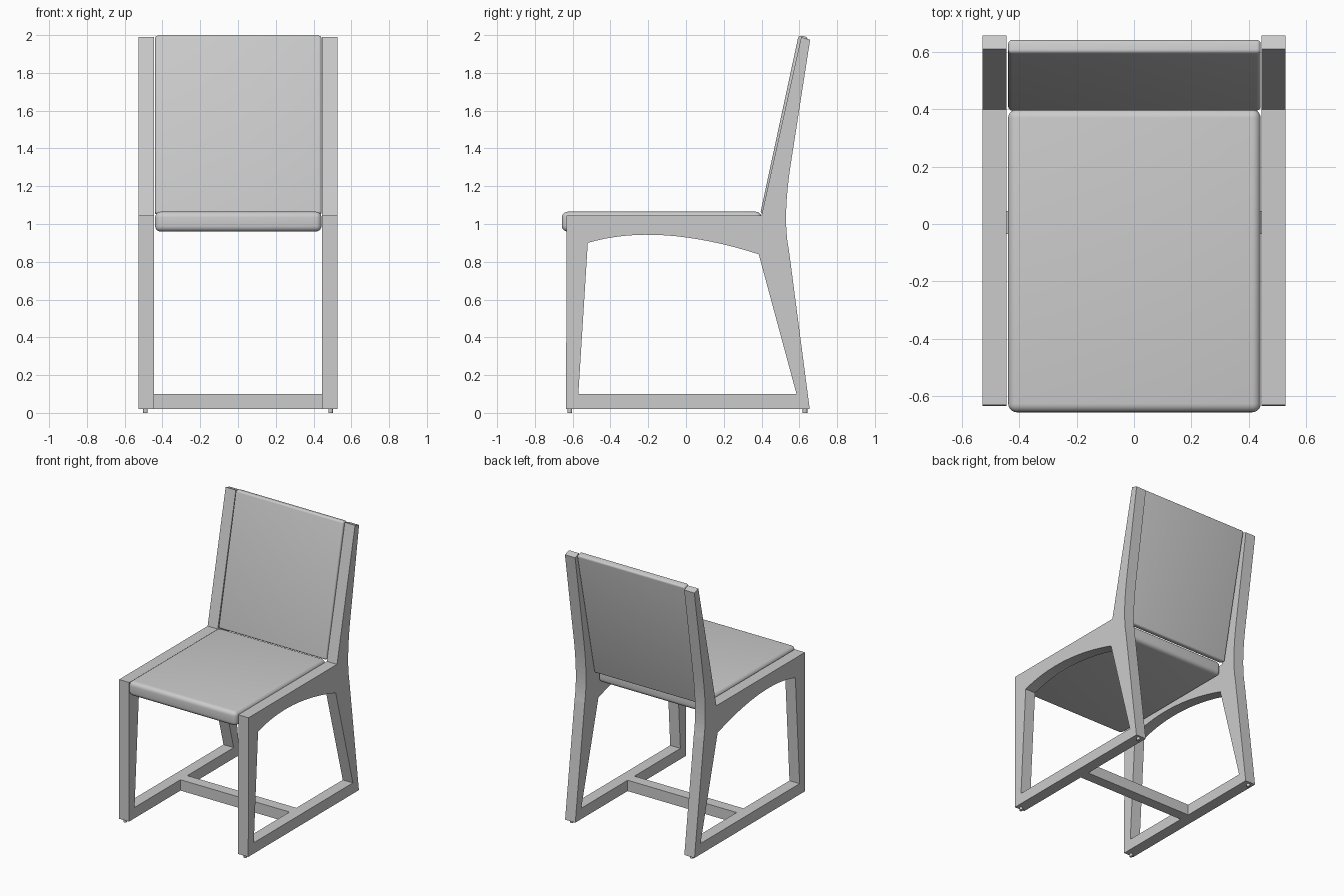
import bpy, bmesh, math
from mathutils import Vector, Matrix

cube = bpy.data.objects.get("Cube")
if cube:
    bpy.data.objects.remove(cube, do_unlink=True)

grey = bpy.data.materials.new("plain_grey")
grey.use_nodes = True
grey.diffuse_color = (0.6, 0.6, 0.6, 1)
grey.node_tree.nodes["Principled BSDF"].inputs["Base Color"].default_value = (0.6, 0.6, 0.6, 1)


def finish(name, bm):
    bmesh.ops.recalc_face_normals(bm, faces=bm.faces)
    mesh = bpy.data.meshes.new(name)
    bm.to_mesh(mesh)
    bm.free()
    mesh.materials.append(grey)
    obj = bpy.data.objects.new(name, mesh)
    bpy.context.collection.objects.link(obj)
    return obj


def box(name, low, high, radius=0.0):
    low, high = Vector(low), Vector(high)
    bm = bmesh.new()
    bmesh.ops.create_cube(bm, size=1)
    bmesh.ops.scale(bm, vec=high - low, verts=bm.verts)
    bmesh.ops.translate(bm, vec=(low + high) / 2, verts=bm.verts)
    obj = finish(name, bm)
    if radius:
        bevel = obj.modifiers.new("rounded_edges", "BEVEL")
        bevel.width = radius
        bevel.segments = 5
        bpy.ops.object.select_all(action="DESELECT")
        obj.select_set(True)
        bpy.context.view_layer.objects.active = obj
        bpy.ops.object.modifier_apply(modifier=bevel.name)
        bpy.ops.object.shade_smooth_by_angle(angle=math.radians(35))
    return obj


def bezier(a, b, c, steps=12):
    a, b, c = Vector(a), Vector(b), Vector(c)
    return [a * (1 - t) ** 2 + b * 2 * t * (1 - t) + c * t * t
            for t in (i / steps for i in range(steps + 1))]


def side_frame(name, x0, x1):
    # Outer silhouette with a bent rear post, and an arched opening
    outer = [(-0.635, 0.02), (-0.632, 1.045), (0.40, 1.045), (0.61, 1.99), (0.657, 1.975)]
    outer += bezier((0.555, 1.32), (0.51, 1.03), (0.545, 0.86)) + [(0.655, 0.02)]
    inner = [(-0.57, 0.10), (0.585, 0.10)]
    inner += bezier((0.385, 0.84), (-0.15, 1.01), (-0.52, 0.90), 16)
    bm = bmesh.new()
    edges = []
    for loop in (outer, inner):
        verts = [bm.verts.new((x0, y, z)) for y, z in loop]
        edges += [bm.edges.new((verts[i - 1], verts[i])) for i in range(len(verts))]
    bmesh.ops.triangle_fill(bm, edges=edges, use_beauty=True)
    bmesh.ops.dissolve_limit(bm, angle_limit=0.01, verts=[], edges=[
        e for e in bm.edges if len(e.link_faces) == 2])
    extruded = bmesh.ops.extrude_face_region(bm, geom=list(bm.faces))
    moved = [v for v in extruded["geom"] if isinstance(v, bmesh.types.BMVert)]
    bmesh.ops.translate(bm, vec=(x1 - x0, 0, 0), verts=moved)
    return finish(name, bm)


# Side frames with small round feet
for side, sign in (("left", 1), ("right", -1)):
    side_frame(side + "_frame", sign * 0.445, sign * 0.528)
    for end, y in (("front", -0.615), ("rear", 0.63)):
        bm = bmesh.new()
        bmesh.ops.create_cone(bm, cap_ends=True, segments=16, radius1=0.012,
                              radius2=0.012, depth=0.024,
                              matrix=Matrix.Translation((sign * 0.49, y, 0.012)))
        finish(f"{side}_{end}_foot", bm)

# Floor stretcher joining the two frames
box("stretcher", (-0.447, -0.035, 0.02), (0.447, 0.045, 0.10))

# Seat cushion
box("seat", (-0.439, -0.657, 0.96), (0.442, 0.40, 1.065), 0.03)

# Leaning back panel, rotated about its lower front edge
back = box("back_panel", (-0.439, 0, 0), (0.442, 0.05, 0.966), 0.014)
back.location = (0, 0.393, 1.055)
back.rotation_euler.x = -math.atan2(0.2, 0.93)
